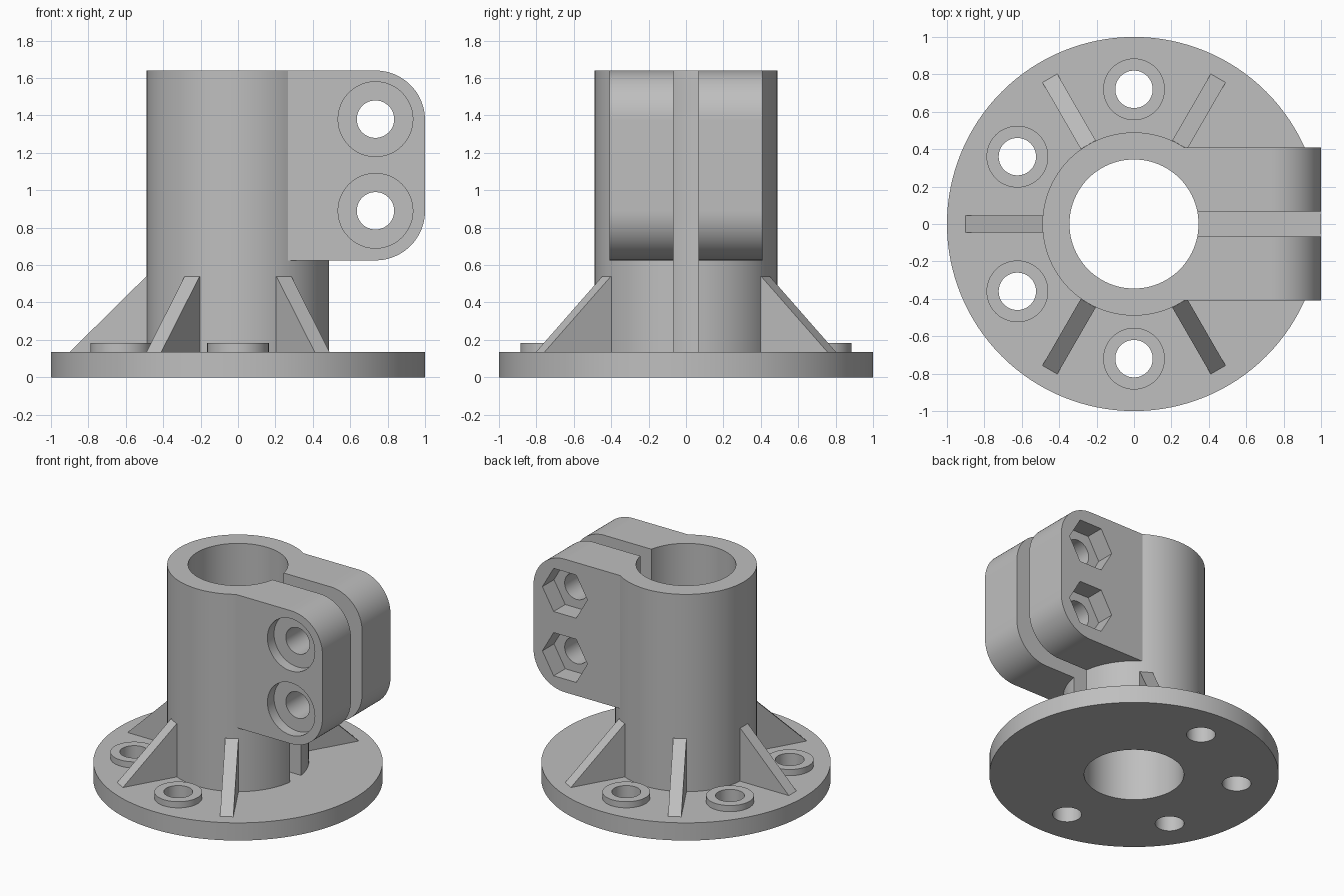
import bpy
import bmesh
from math import sin, cos, pi, radians
from mathutils import Matrix, Vector

cube = bpy.data.objects.get("Cube")
if cube:
    bpy.data.objects.remove(cube, do_unlink=True)

# Main dimensions
FLANGE_TOP = 0.135
TOP = 1.64
TUBE_R, BORE_R = 0.49, 0.345
EAR_Y, EAR_BOTTOM, EAR_ROUND = 0.41, 0.625, 0.265
SLOT_Y = 0.067
BOLT_X, BOLT_Z = 0.735, (0.89, 1.38)
HOLE_R = 0.1
FLANGE_HOLES = [Vector((0.72 * cos(radians(a)), 0.72 * sin(radians(a)), 0))
                for a in (90, 150, 210, 270)]

grey = bpy.data.materials.new("plain grey")
grey.use_nodes = True
COLOUR = (0.52, 0.52, 0.52, 1)
grey.diffuse_color = COLOUR
for node in grey.node_tree.nodes:
    if node.type == 'BSDF_PRINCIPLED':
        node.inputs["Base Color"].default_value = COLOUR


def prism(name, points, vector):
    """Extrude a closed outline along a vector."""
    bm = bmesh.new()
    face = bm.faces.new([bm.verts.new(p) for p in points])
    grown = bmesh.ops.extrude_face_region(bm, geom=[face])
    moved = [v for v in grown["geom"] if isinstance(v, bmesh.types.BMVert)]
    bmesh.ops.translate(bm, verts=moved, vec=vector)
    bmesh.ops.recalc_face_normals(bm, faces=bm.faces)
    mesh = bpy.data.meshes.new(name)
    bm.to_mesh(mesh)
    bm.free()
    obj = bpy.data.objects.new(name, mesh)
    bpy.context.collection.objects.link(obj)
    return obj


def upright(name, radius, z0, z1, centre=(0, 0, 0), sides=96):
    ring = [Vector(centre) + Vector((radius * cos(2 * pi * i / sides),
                                     radius * sin(2 * pi * i / sides), z0))
            for i in range(sides)]
    return prism(name, ring, (0, 0, z1 - z0))


def crosswise(name, radius, y0, y1, z, sides=48):
    ring = [(BOLT_X + radius * cos(2 * pi * i / sides), y0,
             z + radius * sin(2 * pi * i / sides)) for i in range(sides)]
    return prism(name, ring, (0, y1 - y0, 0))


def combine(target, tool, operation='DIFFERENCE'):
    """Apply a boolean and discard the tool object."""
    mod = target.modifiers.new("boolean", 'BOOLEAN')
    mod.operation = operation
    mod.solver = 'EXACT'
    mod.object = tool
    bpy.context.view_layer.objects.active = target
    bpy.ops.object.modifier_apply(modifier=mod.name)
    bpy.data.objects.remove(tool, do_unlink=True)


parts = []

# Round base flange with centre bore and four bolt holes
flange = upright("base_flange", 1.0, 0, FLANGE_TOP, sides=128)
combine(flange, upright("bore_cutter", BORE_R, -0.1, 0.3))
for centre in FLANGE_HOLES:
    combine(flange, upright("hole_cutter", HOLE_R, -0.1, 0.3, centre, 48))
parts.append(flange)

# Raised rings around the bolt holes
for i, centre in enumerate(FLANGE_HOLES):
    boss = upright(f"bolt_boss_{i + 1}", 0.165, FLANGE_TOP, 0.182, centre, 48)
    combine(boss, upright("hole_cutter", HOLE_R, -0.1, 0.3, centre, 48))
    parts.append(boss)

# Tube joined to a clamp block with rounded outer corners
tube = upright("clamp_tube", TUBE_R, FLANGE_TOP, TOP)
outline = [(0, -EAR_Y, TOP), (0, -EAR_Y, EAR_BOTTOM)]
for start, cz in ((-90, EAR_BOTTOM + EAR_ROUND), (0, TOP - EAR_ROUND)):
    for i in range(21):
        a = radians(start + 90 * i / 20)
        outline.append((1 - EAR_ROUND + EAR_ROUND * cos(a), -EAR_Y,
                        cz + EAR_ROUND * sin(a)))
combine(tube, prism("clamp_ears", outline, (0, 2 * EAR_Y, 0)), 'UNION')

# Bore and the clamping slot
combine(tube, upright("bore_cutter", BORE_R, -0.1, TOP + 0.2))
slot = [(0.1, -SLOT_Y, 0), (1.2, -SLOT_Y, 0), (1.2, SLOT_Y, 0), (0.1, SLOT_Y, 0)]
combine(tube, prism("slot_cutter", slot, (0, 0, TOP + 0.2)))

# Clamp bolt holes, round recesses in front and hexagonal ones behind
for z in BOLT_Z:
    combine(tube, crosswise("bolt_cutter", HOLE_R, -0.6, 0.6, z))
    combine(tube, crosswise("round_recess_cutter", 0.2, -0.6, -EAR_Y + 0.08, z))
    combine(tube, crosswise("hex_recess_cutter", 0.19, EAR_Y - 0.14, 0.6, z, 6))
parts.append(tube)

# Triangular stiffening ribs
HALF = 0.046
for angle in (60, 120, 180, 240, 300):
    side = [(0.475, -HALF, FLANGE_TOP), (0.9, -HALF, FLANGE_TOP),
            (0.49, -HALF, 0.54), (0.475, -HALF, 0.54)]
    rib = prism(f"rib_{angle}", side, (0, 2 * HALF, 0))
    rib.data.transform(Matrix.Rotation(radians(angle), 4, 'Z'))
    parts.append(rib)

# Colour and shading
bpy.ops.object.select_all(action='DESELECT')
for part in parts:
    part.data.materials.clear()
    part.data.materials.append(grey)
    part.select_set(True)
bpy.context.view_layer.objects.active = flange
bpy.ops.object.shade_smooth_by_angle(angle=radians(30))
